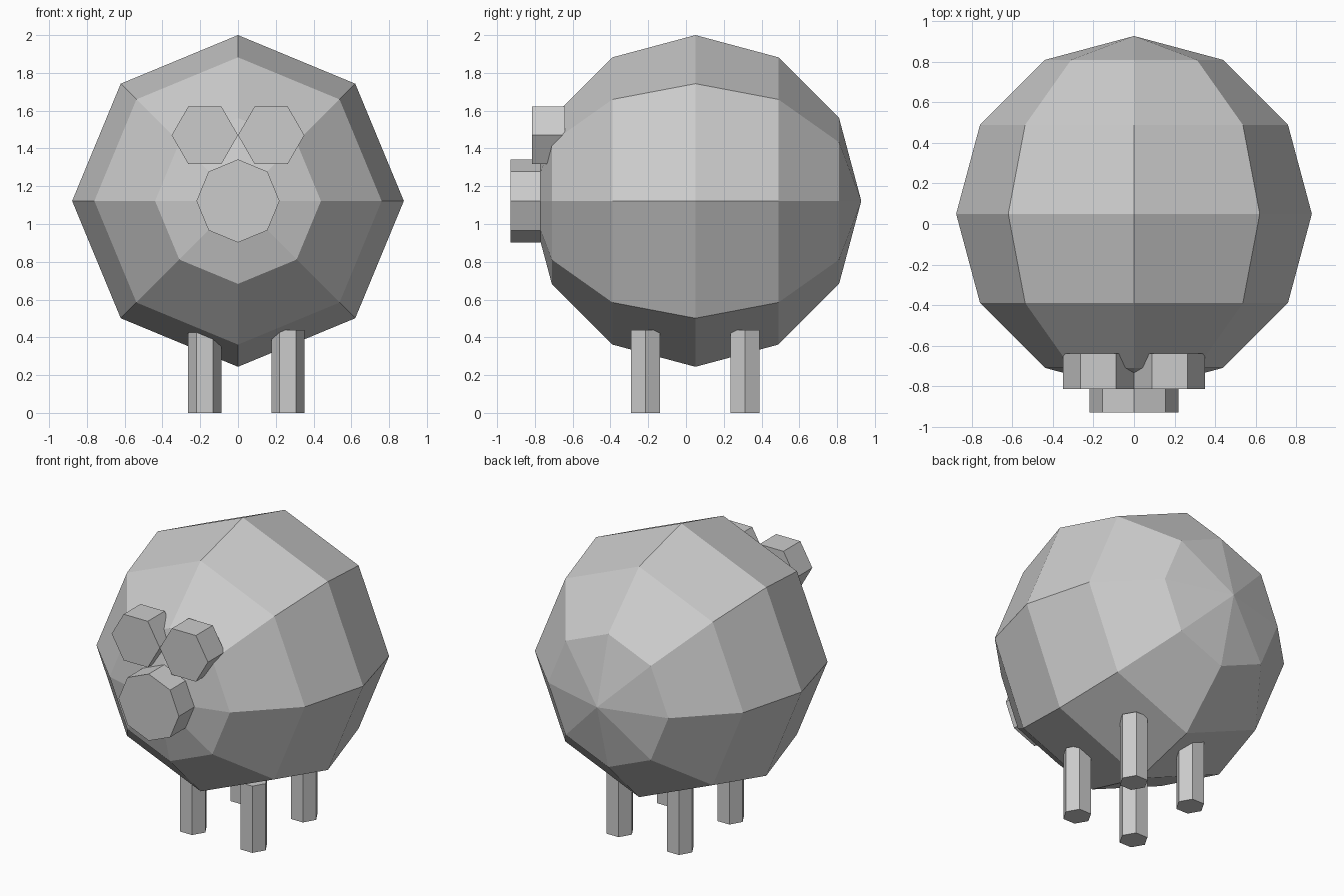
import bpy, bmesh
from math import cos, sin, pi
from mathutils import Matrix, Vector

if "Cube" in bpy.data.objects:
    bpy.data.objects.remove(bpy.data.objects["Cube"])

R = 0.878                    # body radius
CY, CZ = 0.05, 2.0 - R       # body centre


def finish(name, bm):
    bmesh.ops.recalc_face_normals(bm, faces=bm.faces)
    me = bpy.data.meshes.new(name)
    bm.to_mesh(me)
    bm.free()
    ob = bpy.data.objects.new(name, me)
    bpy.context.collection.objects.link(ob)
    return ob


def prism(name, sides, r, start, depth, u, v, w):
    """Regular prism: first corner along u, extruded along w from start."""
    bm = bmesh.new()
    u, v, w, start = Vector(u), Vector(v), Vector(w), Vector(start)
    ring = [start + r * (u * cos(2 * pi * i / sides) + v * sin(2 * pi * i / sides))
            for i in range(sides)]
    face = bm.faces.new([bm.verts.new(p) for p in ring])
    ext = bmesh.ops.extrude_face_region(bm, geom=[face], use_keep_orig=True)
    top = [e for e in ext["geom"] if isinstance(e, bmesh.types.BMVert)]
    bmesh.ops.translate(bm, verts=top, vec=w * depth)
    return finish(name, bm)


X, Y, Z = (1, 0, 0), (0, 1, 0), (0, 0, 1)

# Body: low-poly sphere with its poles facing front and back
bm = bmesh.new()
bmesh.ops.create_uvsphere(bm, u_segments=8, v_segments=6, radius=R)
bmesh.ops.transform(bm, verts=bm.verts,
                    matrix=Matrix.Translation((0, CY, CZ)) @ Matrix.Rotation(pi / 2, 4, 'X'))
finish("body", bm)

# Snout: octagonal disc
prism("snout", 8, 0.22, (0, -0.93, CZ), 0.22, X, Z, Y)

# Eyes: hexagonal discs
for side, sx in (("left", -1), ("right", 1)):
    prism(side + "_eye", 6, R / 5, (sx * R / 5, -0.815, 1.47), R / 5, X, Z, Y)

# Legs: hexagonal posts, set slightly to the right
for side, x in (("left", -0.176), ("right", 0.264)):
    for end, y in (("front", -0.214), ("back", 0.312)):
        prism(f"{end}_{side}_leg", 6, R / 10, (x, y, 0), 0.44, X, Y, Z)
